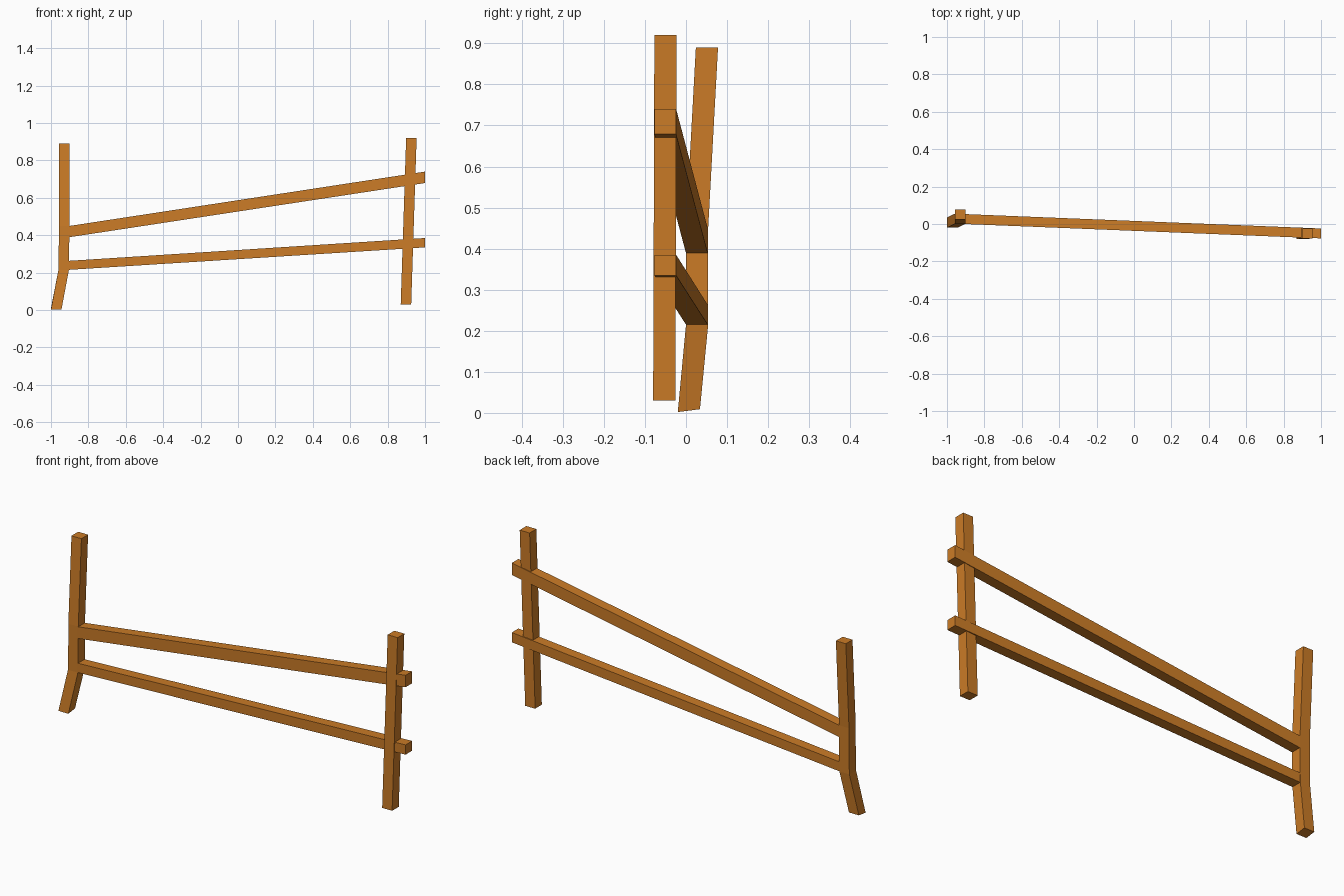
import bpy, bmesh
from mathutils import Vector

if "Cube" in bpy.data.objects:
    bpy.data.objects.remove(bpy.data.objects["Cube"])

wood = bpy.data.materials.new("orange_wood")
wood.diffuse_color = (0.6, 0.2, 0.02, 1)
wood.use_nodes = True
wood.node_tree.nodes["Principled BSDF"].inputs["Base Color"].default_value = wood.diffuse_color


def loft(name, rings):
    """Square beam: skins a list of four-corner rings and caps both ends."""
    bm = bmesh.new()
    loops = [[bm.verts.new(Vector(p)) for p in ring] for ring in rings]
    for a, b in zip(loops, loops[1:]):
        for i in range(4):
            j = (i + 1) % 4
            bm.faces.new((a[i], a[j], b[j], b[i]))
    bm.faces.new(loops[0][::-1])
    bm.faces.new(loops[-1])
    bmesh.ops.recalc_face_normals(bm, faces=bm.faces)
    mesh = bpy.data.meshes.new(name)
    bm.to_mesh(mesh)
    bm.free()
    mesh.materials.append(wood)
    bpy.context.collection.objects.link(bpy.data.objects.new(name, mesh))


def level(x, y, z, w=0.056, d=0.054, tilt=0.0):
    """Post cross-section from its left/front corner; tilt raises the back."""
    return [(x, y, z), (x + w, y, z),
            (x + w, y + d, z + tilt), (x, y + d, z + tilt)]


def upright(x, y, z, h, d=0.053):
    """Rail cross-section from its bottom/front corner."""
    return [(x, y, z), (x, y + d, z), (x, y + d, z + h), (x, y, z + h)]


# Bent left post with a kicked-out foot
loft("left_post", [
    level(-1.0, -0.02, 0.002, tilt=0.007),
    level(-0.960, 0.0, 0.215),
    level(-0.959, 0.0, 0.265),
    level(-0.958, 0.0, 0.39),
    level(-0.958, 0.0, 0.45),
    level(-0.957, 0.024, 0.89),
])

# Slightly leaning right post
loft("right_post", [
    level(0.870, -0.080, 0.03),
    level(0.899, -0.077, 0.92),
])

# Two sloping rails running past the right post
for name, z0, z1, h0, h1 in (("upper_rail", 0.389, 0.679, 0.060, 0.061),
                             ("lower_rail", 0.215, 0.335, 0.048, 0.050)):
    loft(name, [upright(-0.905, 0.0, z0, h0),
                upright(1.0, -0.077, z1, h1)])
